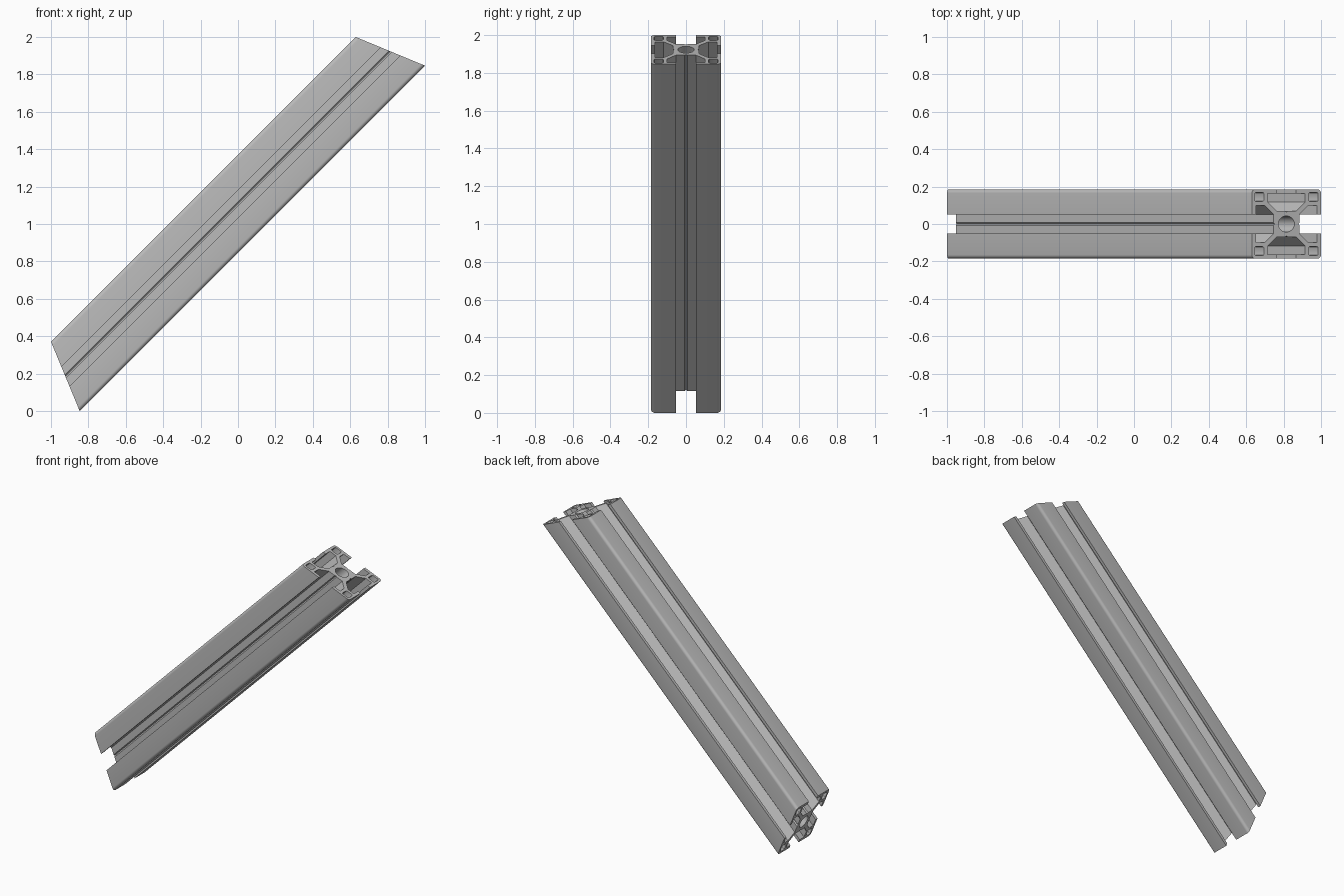
import bpy, bmesh, math
from mathutils import Vector

cube = bpy.data.objects.get("Cube")
if cube:
    bpy.data.objects.remove(cube, do_unlink=True)

HALF = 0.185                       # half width of the square section
HALF_LEN = 1.229                   # half length along the centre line
MITRE = math.tan(math.radians(22.5))
CENTRE_U, CENTRE_V = math.sqrt(0.5), 0.7835

# Aluminium colour
metal = bpy.data.materials.new("brushed_grey")
metal.use_nodes = True
grey = (0.5, 0.5, 0.5, 1)
metal.diffuse_color = grey
bsdf = next(n for n in metal.node_tree.nodes if n.type == 'BSDF_PRINCIPLED')
bsdf.inputs["Base Color"].default_value = grey


def arc(cx, cy, r, start, end, steps):
    return [(cx + r * math.cos(math.radians(start + (end - start) * i / steps)),
             cy + r * math.sin(math.radians(start + (end - start) * i / steps)))
            for i in range(steps + 1)]


def quarter_turns(points):
    """Repeat points on all four sides, clockwise."""
    out = []
    for _ in range(4):
        out.append(points)
        points = [(q, -p) for p, q in points]
    return out


# Slot outline: floor groove, sloping arm, undercut, lip
slot = [(0, 0.063), (0.008, 0.07), (0.052, 0.07), (0.1, 0.118),
        (0.1, 0.164), (0.052, 0.164), (0.052, HALF)]
side = [(-p, q) for p, q in reversed(slot[1:])] + slot
side += arc(HALF - 0.02, HALF - 0.02, 0.02, 90, 0, 5)
outer = [pt for turn in quarter_turns(side) for pt in turn]

# Hollow corners and centre bore
lo, hi, r = 0.12, 0.169, 0.008
corner = (arc(hi - r, hi - r, r, 0, 90, 2) + arc(lo + r, hi - r, r, 90, 180, 2)
          + arc(lo + r, lo + r, r, 180, 270, 2) + arc(hi - r, lo + r, r, 270, 360, 2))
bore = arc(0, 0, 0.043, 0, 360, 24)[:-1]
loops = [outer, bore] + quarter_turns(corner)


def place(p, q, end):
    """Section point (p = y, q = across) on the mitred end, tilted 45 degrees."""
    u = CENTRE_U + end * (HALF_LEN - q * MITRE)
    v = CENTRE_V + q
    return Vector(((u - v) * math.sqrt(0.5), p, (u + v) * math.sqrt(0.5)))


# Extruded rail with mitred ends
bm = bmesh.new()
caps = {-1: [], 1: []}
for loop in loops:
    rings = {e: [bm.verts.new(place(p, q, e)) for p, q in loop] for e in caps}
    n = len(loop)
    for i in range(n):
        j = (i + 1) % n
        bm.faces.new((rings[-1][i], rings[-1][j], rings[1][j], rings[1][i]))
    for e in caps:
        caps[e] += [bm.edges.get((rings[e][i], rings[e][(i + 1) % n])) for i in range(n)]
for e, edges in caps.items():
    normal = Vector((math.sin(math.radians(45 - e * 22.5)), 0,
                     math.cos(math.radians(45 - e * 22.5)))) * e
    bmesh.ops.triangle_fill(bm, edges=edges, use_beauty=True, normal=normal)
bmesh.ops.recalc_face_normals(bm, faces=bm.faces)

mesh = bpy.data.meshes.new("slotted_rail")
bm.to_mesh(mesh)
bm.free()
mesh.materials.append(metal)
rail = bpy.data.objects.new("slotted_rail", mesh)
bpy.context.collection.objects.link(rail)
bpy.ops.object.select_all(action='DESELECT')
rail.select_set(True)
bpy.context.view_layer.objects.active = rail
bpy.ops.object.shade_smooth_by_angle(angle=math.radians(30))
